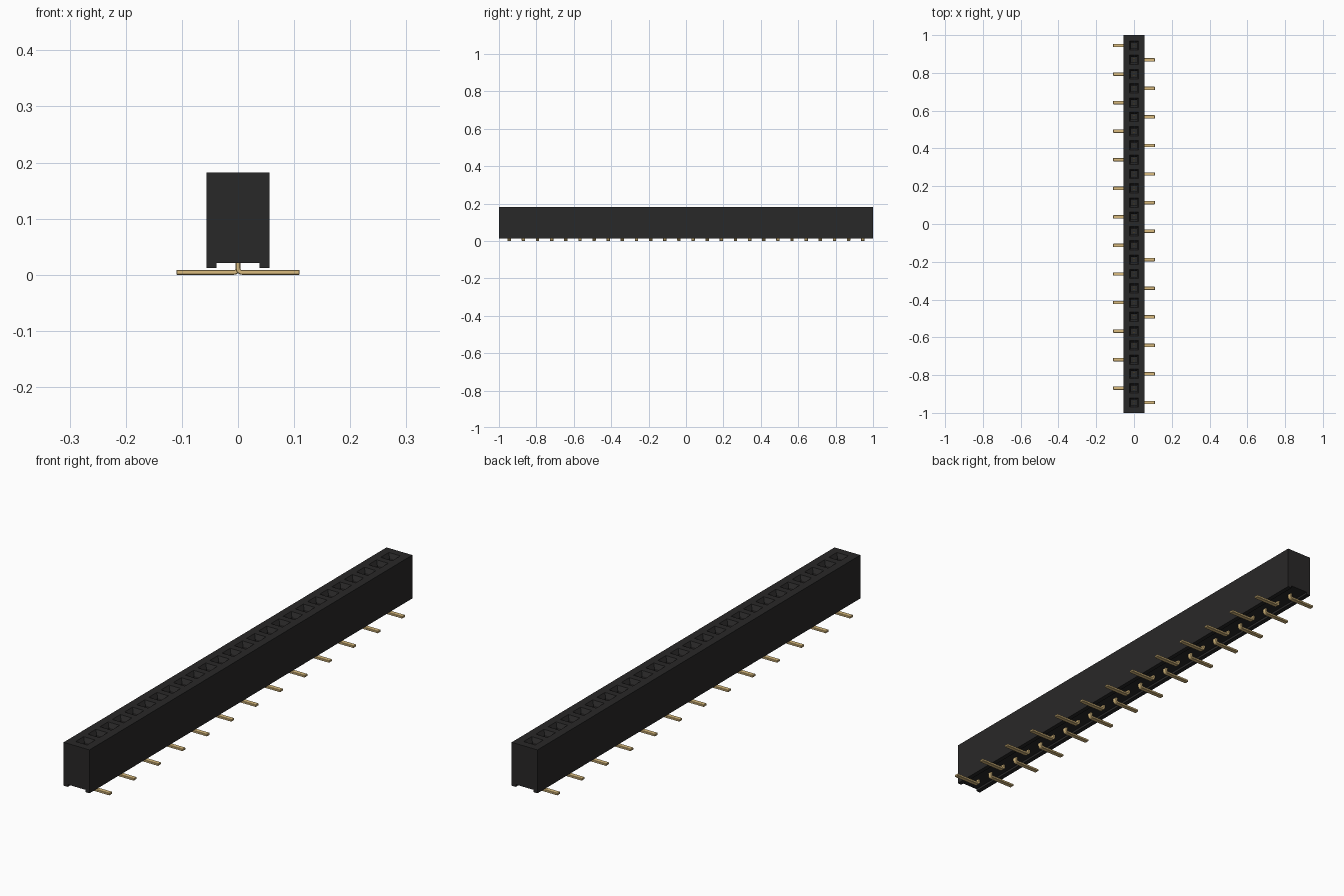
import bpy
import bmesh
import math

cube = bpy.data.objects.get("Cube")
if cube:
    bpy.data.objects.remove(cube)

COUNT = 26
PITCH = 0.0756
FIRST = PITCH * (COUNT - 1) / 2
TOP = 0.182


def material(name, color, rough):
    m = bpy.data.materials.new(name)
    m.use_nodes = True
    m.diffuse_color = (*color, 1)
    bsdf = m.node_tree.nodes["Principled BSDF"]
    bsdf.inputs["Base Color"].default_value = (*color, 1)
    bsdf.inputs["Roughness"].default_value = rough
    return m


black = material("black plastic", (0.022, 0.021, 0.021), 0.6)
gold = material("pale gold", (0.70, 0.50, 0.21), 0.5)


def finish(bm, name, mat):
    bmesh.ops.remove_doubles(bm, verts=bm.verts, dist=1e-5)
    bmesh.ops.recalc_face_normals(bm, faces=bm.faces)
    me = bpy.data.meshes.new(name)
    bm.to_mesh(me)
    bm.free()
    me.materials.append(mat)
    ob = bpy.data.objects.new(name, me)
    bpy.context.collection.objects.link(ob)
    return ob


def face(bm, points):
    bm.faces.new([bm.verts.new(p) for p in points])


def rectangle(hx, y0, y1, z):
    return [(-hx, y0, z), (hx, y0, z), (hx, y1, z), (-hx, y1, z)]


# Housing: one slice per socket, with a channel under it and a funnel hole on top
profile = [(0.056, TOP), (0.056, 0.012), (0.038, 0.012), (0.038, 0.021),
           (-0.038, 0.021), (-0.038, 0.012), (-0.056, 0.012), (-0.056, TOP)]
bm = bmesh.new()
for i in range(COUNT):
    y = -FIRST + i * PITCH
    y0 = -1 if i == 0 else y - PITCH / 2
    y1 = 1 if i == COUNT - 1 else y + PITCH / 2
    for (xa, za), (xb, zb) in zip(profile, profile[1:]):
        face(bm, [(xa, y0, za), (xb, y0, zb), (xb, y1, zb), (xa, y1, za)])
    rings = [rectangle(0.056, y0, y1, TOP)]
    for h, z in ((0.025, TOP), (0.015, 0.166), (0.015, 0.06)):
        rings.append(rectangle(h, y - h, y + h, z))
    for a, b in zip(rings, rings[1:]):
        for k in range(4):
            n = (k + 1) % 4
            face(bm, [a[k], a[n], b[n], b[k]])
    face(bm, rings[-1])
for y in (-1, 1):
    face(bm, [(x, y, z) for x, z in profile])
finish(bm, "housing", black)


# Pin outline in x and z: upright post, rounded bend, flat foot
def pin_outline(side):
    t, reach, outer, inner = 0.0085, 0.11, 0.0115, 0.003
    cx, cz = -t / 2 - inner + t, outer
    cx = t / 2 - outer
    steps = [math.radians(a) for a in (0, 22.5, 45, 67.5, 90)]
    pts = [(t / 2, 0.04)]
    pts += [(cx + outer * math.cos(a), cz - outer * math.sin(a)) for a in steps]
    pts += [(-reach, 0), (-reach, t)]
    pts += [(cx + inner * math.cos(a), cz - inner * math.sin(a)) for a in reversed(steps)]
    pts += [(-t / 2, 0.04)]
    return [(-side * x, z) for x, z in pts]


# Feet alternate from side to side along the row
for i in range(COUNT):
    y = -FIRST + i * PITCH
    side = 1 if i % 2 == 0 else -1
    outline = pin_outline(side)
    bm = bmesh.new()
    bottom = [bm.verts.new((x, y - 0.009, z)) for x, z in outline]
    base = bm.faces.new(bottom)
    ext = bmesh.ops.extrude_face_region(bm, geom=[base])
    moved = [g for g in ext["geom"] if isinstance(g, bmesh.types.BMVert)]
    bmesh.ops.translate(bm, verts=moved, vec=(0, 0.018, 0))
    pin = finish(bm, f"pin_{i + 1}", gold)
    bev = pin.modifiers.new("edge_bevel", "BEVEL")
    bev.width = 0.0012
    bev.segments = 1
    bev.limit_method = "ANGLE"
    bev.angle_limit = math.radians(50)

# Spring contacts: two leaves inside every socket
bm = bmesh.new()
for i in range(COUNT):
    y = -FIRST + i * PITCH
    for s in (-1, 1):
        leaf = bmesh.ops.create_cube(bm, size=1)["verts"]
        bmesh.ops.scale(bm, verts=leaf, vec=(0.012, 0.004, 0.085))
        bmesh.ops.translate(bm, verts=leaf, vec=(0, y + s * 0.007, 0.1025))
finish(bm, "spring_contacts", gold)
